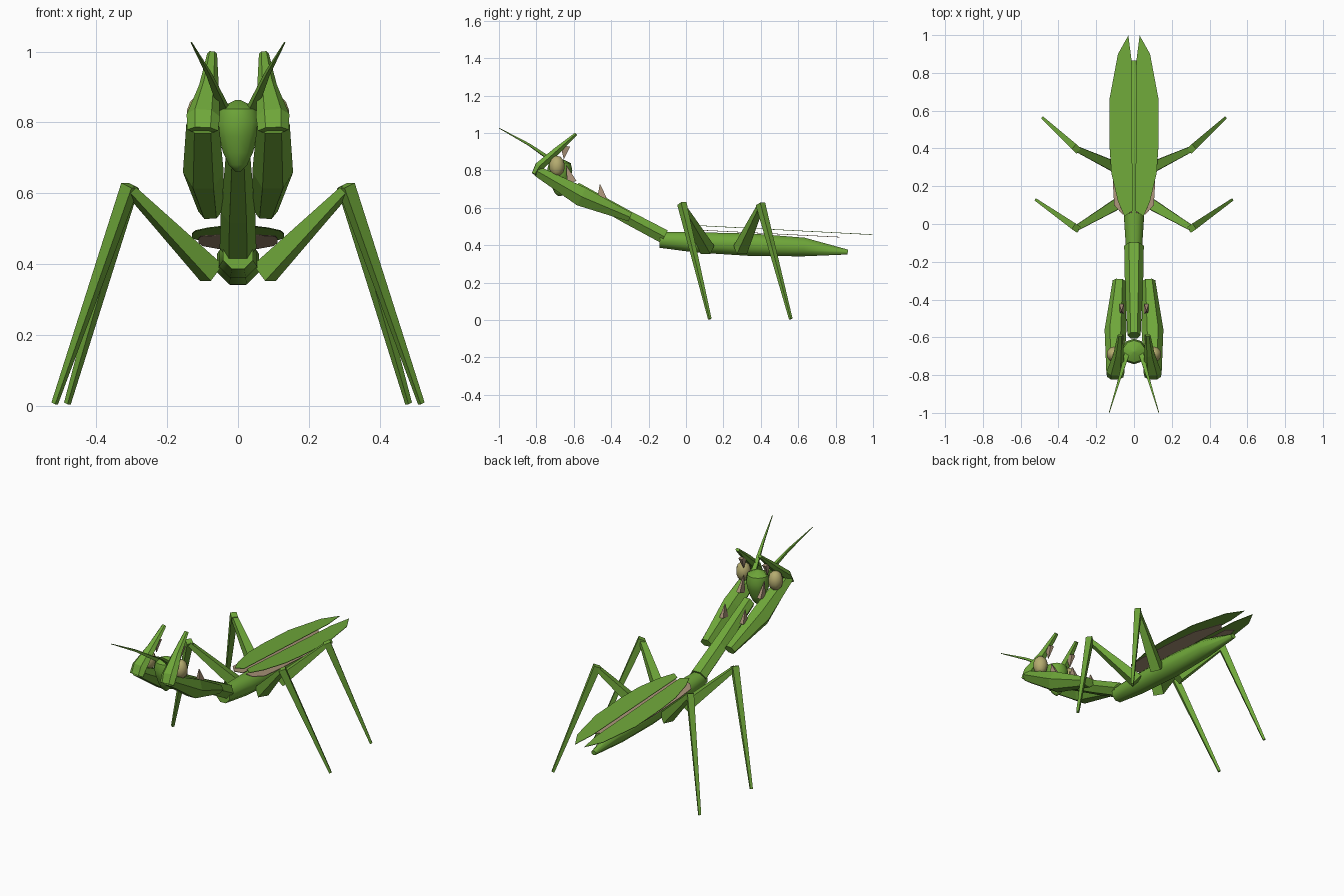
import bpy, bmesh, math
from mathutils import Vector

if "Cube" in bpy.data.objects:
    bpy.data.objects.remove(bpy.data.objects["Cube"])


def material(name, rgb):
    m = bpy.data.materials.new(name)
    m.diffuse_color = (*rgb, 1)
    m.use_nodes = True
    m.node_tree.nodes["Principled BSDF"].inputs["Base Color"].default_value = m.diffuse_color
    return m


GREEN = material("leaf green", (0.16, 0.39, 0.042))
TAN = material("pinkish tan", (0.40, 0.29, 0.19))
EYE = material("olive eye", (0.46, 0.41, 0.16))


def finish(name, bm, mat, mirror=False, smooth=False):
    bmesh.ops.recalc_face_normals(bm, faces=bm.faces[:])
    me = bpy.data.meshes.new(name)
    bm.to_mesh(me)
    bm.free()
    me.materials.append(mat)
    ob = bpy.data.objects.new(name, me)
    bpy.context.collection.objects.link(ob)
    if smooth:
        for p in me.polygons:
            p.use_smooth = True
        bpy.ops.object.select_all(action='DESELECT')
        ob.select_set(True)
        bpy.context.view_layer.objects.active = ob
        bpy.ops.object.shade_smooth_by_angle(angle=math.radians(50))
    if mirror:
        ob.modifiers.new("Mirror", 'MIRROR')
    return ob


def loft(name, rings, mat, sides=4, turn=0.5, side=None, **kw):
    """Tapered tube through (centre, half width, half height) rings."""
    bm = bmesh.new()
    pts = [Vector(r[0]) for r in rings]
    grow = 1 / math.cos(math.pi / sides)
    loops = []
    for i, (p, a, b) in enumerate(rings):
        t = (pts[min(i + 1, len(pts) - 1)] - pts[max(i - 1, 0)]).normalized()
        u = Vector(side) if side else t.cross(Vector((0, 0, 1)))
        u = (u - t * u.dot(t)).normalized()
        v = u.cross(t)
        loop = []
        for k in range(sides):
            w = 2 * math.pi * (k + turn) / sides
            loop.append(bm.verts.new(pts[i] + grow * (u * a * math.cos(w) + v * b * math.sin(w))))
        loops.append(loop)
    for l0, l1 in zip(loops, loops[1:]):
        for k in range(sides):
            n = (k + 1) % sides
            bm.faces.new((l0[k], l0[n], l1[n], l1[k]))
    bm.faces.new(loops[0])
    bm.faces.new(loops[-1])
    return finish(name, bm, mat, **kw)


def wing(name, outline, z0, slope, mat):
    """Thin sloping blade, mirrored to both sides."""
    bm = bmesh.new()
    bm.faces.new([bm.verts.new((x, y, z0 + slope * y)) for x, y in outline])
    ob = finish(name, bm, mat)
    s = ob.modifiers.new("Thickness", 'SOLIDIFY')
    s.thickness = 0.003
    s.offset = 0
    ob.modifiers.new("Mirror", 'MIRROR')


X = (1, 0, 0)

# Abdomen and the long front thorax
loft("abdomen", [((0, -0.14, 0.428), 0.042, 0.042), ((0, 0.05, 0.415), 0.054, 0.054),
                 ((0, 0.35, 0.402), 0.06, 0.06), ((0, 0.63, 0.39), 0.047, 0.05),
                 ((0, 0.865, 0.363), 0.015, 0.013)], GREEN, sides=8, side=X, smooth=True)
loft("thorax", [((0, -0.115, 0.445), 0.045, 0.038), ((0, -0.31, 0.548), 0.042, 0.036),
                ((0, -0.59, 0.705), 0.03, 0.033)], GREEN, sides=6, turn=0, side=X)

# Head: a rounded, heart-shaped lathe
head = [(0.864, 0.006), (0.838, 0.056), (0.80, 0.064), (0.76, 0.056),
        (0.715, 0.042), (0.68, 0.026), (0.662, 0.008)]
loft("head", [((0, -0.675, z), r, r) for z, r in head], GREEN,
     sides=10, side=X, smooth=True)

# Eyes
bm = bmesh.new()
bmesh.ops.create_uvsphere(bm, u_segments=10, v_segments=7, radius=1)
for v in bm.verts:
    v.co = Vector((0.105 + v.co.x * 0.042, -0.69 + v.co.y * 0.042, 0.822 + v.co.z * 0.056))
finish("eyes", bm, EYE, mirror=True, smooth=True)

# Feelers
loft("antennae", [((0.038, -0.69, 0.835), 0.013, 0.010), ((0.083, -0.84, 0.938), 0.006, 0.006),
                  ((0.132, -1.0, 1.026), 0.0015, 0.0015)], GREEN, mirror=True)

# Grasping forelegs: thick upper arm and folded hook
loft("foreleg_arm", [((0.078, -0.30, 0.55), 0.030, 0.024), ((0.098, -0.56, 0.66), 0.05, 0.052),
                     ((0.10, -0.795, 0.795), 0.04, 0.028)],
     GREEN, sides=6, turn=0, side=X, mirror=True)
loft("foreleg_hook", [((0.10, -0.81, 0.778), 0.038, 0.016), ((0.098, -0.785, 0.82), 0.041, 0.024),
                      ((0.082, -0.69, 0.905), 0.024, 0.019), ((0.073, -0.588, 0.995), 0.012, 0.008)],
     GREEN, sides=6, turn=0, side=X, mirror=True)

# Foreleg spines
for i, (base, tip) in enumerate([((0.078, -0.645, 0.93), (0.078, -0.653, 0.86)),
                                 ((0.068, -0.61, 0.735), (0.068, -0.64, 0.825)),
                                 ((0.066, -0.45, 0.65), (0.066, -0.46, 0.725))]):
    loft(f"foreleg_spine_{i + 1}", [(base, 0.012, 0.026), (tip, 0.001, 0.001)],
         TAN, side=X, mirror=True)

# Walking legs
for name, hip, knee, foot in [
        ("middle", (0.075, 0.115, 0.375), (0.305, -0.022, 0.61), (0.518, 0.127, 0.006)),
        ("rear", (0.075, 0.29, 0.375), (0.305, 0.398, 0.608), (0.482, 0.56, 0.006))]:
    loft(name + "_leg_upper", [(hip, 0.030, 0.030), (knee, 0.015, 0.012)], GREEN, mirror=True)
    top = Vector(knee) + Vector((0, 0, 0.012))
    loft(name + "_leg_lower", [(top, 0.018, 0.019), (foot, 0.007, 0.007)], GREEN, mirror=True)

# Wings: green covers over tan hind wings
wing("wing_covers", [(0.008, 0.07), (0.05, 0.04), (0.085, 0.12), (0.12, 0.27), (0.13, 0.42),
                     (0.13, 0.66), (0.085, 0.90), (0.03, 0.998), (0.012, 0.86)],
     0.508, -0.052, GREEN)
wing("hind_wings", [(0.01, 0.06), (0.06, 0.05), (0.105, 0.10), (0.112, 0.22), (0.112, 0.45),
                    (0.10, 0.64), (0.05, 0.82), (0.012, 0.78)],
     0.484, -0.05, TAN)
